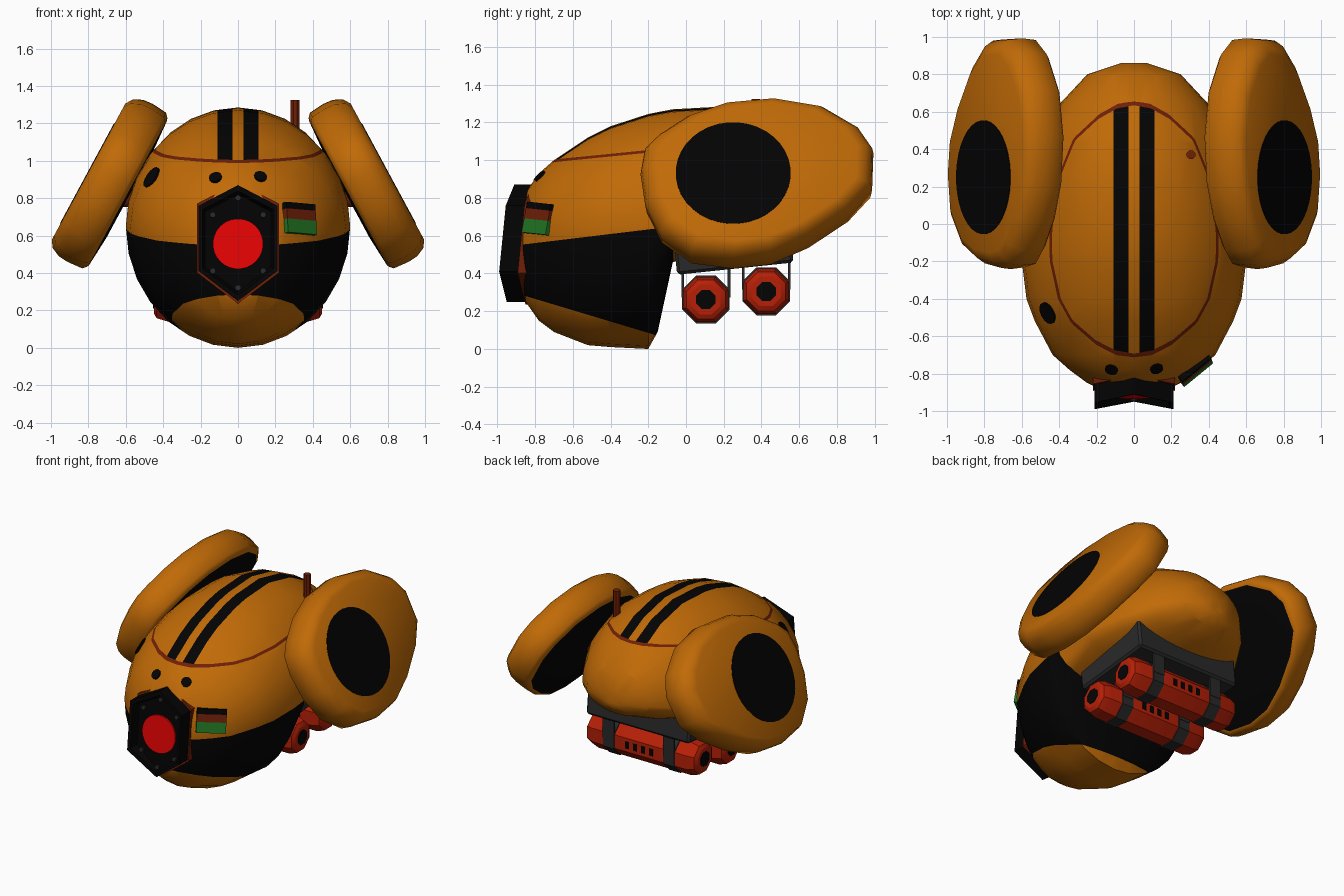
import bpy, bmesh, math
from math import sin, cos, pi, radians
from mathutils import Vector, Matrix
from mathutils.bvhtree import BVHTree

if "Cube" in bpy.data.objects:
    bpy.data.objects.remove(bpy.data.objects["Cube"])


def material(name, r, g, b):
    m = bpy.data.materials.new(name)
    m.use_nodes = True
    m.diffuse_color = (r, g, b, 1)
    m.node_tree.nodes["Principled BSDF"].inputs["Base Color"].default_value = (r, g, b, 1)
    return m


ORANGE = material("orange paint", 0.53, 0.145, 0.002)
BLACK = material("black paint", 0.001, 0.001, 0.001)
RUST = material("dark red trim", 0.16, 0.014, 0.002)
RED = material("canister red", 0.47, 0.014, 0.002)
LENS = material("lens red", 0.95, 0.001, 0.001)
GREY = material("dark grey metal", 0.022, 0.022, 0.023)
GREEN = material("panel green", 0.016, 0.18, 0.018)


def finish(bm, name, mats, angle=35):
    """Turn a bmesh into a shaded object."""
    bmesh.ops.recalc_face_normals(bm, faces=bm.faces)
    me = bpy.data.meshes.new(name)
    bm.to_mesh(me)
    bm.free()
    for m in mats:
        me.materials.append(m)
    ob = bpy.data.objects.new(name, me)
    bpy.context.collection.objects.link(ob)
    bpy.ops.object.select_all(action='DESELECT')
    ob.select_set(True)
    bpy.context.view_layer.objects.active = ob
    bpy.ops.object.shade_smooth_by_angle(angle=radians(angle))
    return ob


def loft(rings):
    """Skin closed rings of points and cap both ends."""
    bm = bmesh.new()
    loops = [[bm.verts.new(p) for p in ring] for ring in rings]
    for a, b in zip(loops, loops[1:]):
        for i in range(len(a)):
            j = (i + 1) % len(a)
            bm.faces.new((a[i], a[j], b[j], b[i]))
    bm.faces.new(loops[0])
    bm.faces.new(loops[-1])
    bmesh.ops.recalc_face_normals(bm, faces=bm.faces)
    return bm


def box(name, mat, loc, size, rot=Matrix(), bevel=0):
    bm = bmesh.new()
    bmesh.ops.create_cube(bm, size=1)
    bmesh.ops.scale(bm, vec=size, verts=bm.verts)
    if bevel:
        bmesh.ops.bevel(bm, geom=bm.edges[:], offset=bevel, segments=1, affect='EDGES')
    bm.transform(Matrix.Translation(loc) @ rot)
    return finish(bm, name, [mat])


def rod(name, mat, start, end, radius, sides=12):
    start, end = Vector(start), Vector(end)
    q = (end - start).to_track_quat('Z', 'Y').to_matrix()
    circle = [q @ Vector((cos(t) * radius, sin(t) * radius, 0))
              for t in (2 * pi * (i + .5) / sides for i in range(sides))]
    return finish(loft([[p + c for c in circle] for p in (start, end)]), name, [mat])


# Hull: y, half width, bottom, widest height, top
stations = [(-.87, .21, .34, .56, .77), (-.85, .25, .25, .57, .83), (-.78, .345, .15, .6, .93),
            (-.7, .435, .09, .62, 1.0), (-.52, .53, .02, .65, 1.12), (-.4, .575, .01, .65, 1.18),
            (-.2, .6, 0, .65, 1.245), (-.15, .6, .09, .65, 1.255), (-.07, .6, .46, .65, 1.27),
            (.2, .58, .52, .67, 1.285), (.45, .51, .55, .7, 1.23), (.65, .39, .6, .74, 1.13),
            (.8, .25, .66, .78, .99), (.86, .07, .73, .78, .84)]


def hull_ring(y, w, low, mid, top, n=28):
    pts = []
    for i in range(n):
        t = 2 * pi * i / n
        pts.append(Vector((w * cos(t), y, mid + sin(t) * ((top - mid) if sin(t) > 0 else (mid - low)))))
    return pts


bm = loft([hull_ring(*s) for s in stations])
SEAM = .014
band_top = lambda c: c.z - (.645 + .12 * (c.y + .1))
band_low = lambda c: c.z - (.07 - .3 * (c.y + .15))
lid_seam = lambda c: c.z - (.99 + .1 * (c.y + .7))
cuts = [((0, -.1, .645), (0, -.12, 1)), ((0, -.15, .07), (0, .3, 1)),
        ((0, -.7, .99), (0, -.1, 1)), ((0, -.7, .99 + SEAM), (0, -.1, 1))]
cuts += [((x, 0, 0), (1, 0, 0)) for x in (-.11, -.03, .03, .11)]
for co, no in cuts:
    bmesh.ops.bisect_plane(bm, geom=bm.verts[:] + bm.edges[:] + bm.faces[:],
                           plane_co=co, plane_no=Vector(no).normalized())
for f in bm.faces:
    c = f.calc_center_median()
    if c.y < -.07 and band_top(c) < 0 < band_low(c):
        f.material_index = 1
    elif 0 < lid_seam(c) < SEAM:
        f.material_index = 2
    elif lid_seam(c) > SEAM and .03 < abs(c.x) < .11:
        f.material_index = 1
tree = BVHTree.FromBMesh(bm)
finish(bm, "hull", [ORANGE, BLACK, RUST], 50)


def on_hull(x, z):
    """Surface point and normal seen straight from the front."""
    return tree.ray_cast(Vector((x, -3, z)), Vector((0, 1, 0)))[:2]


# Hood ports
for name, x, z, r in (("left_port", .12, .915, .035), ("right_port", -.12, .91, .035),
                      ("side_port", -.46, .91, .062)):
    p, n = on_hull(x, z)
    rod(name, BLACK, p - n * .02, p + n * .008, r, 14)

# Signal panel
p, n = on_hull(.33, .685)
rot = Matrix.Rotation(radians(40), 4, 'Z') @ Matrix.Rotation(radians(-10), 4, 'X') \
    @ Matrix.Rotation(radians(4), 4, 'Y')
for name, mat, up, high in (("panel_cap", BLACK, .07, .035), ("panel_middle", RUST, .025, .055),
                            ("panel_lamp", GREEN, -.04, .075)):
    box(name, mat, p + rot.to_3x3() @ Vector((0, 0, up)), (.2, .035, high), rot)

# Face plate: hexagon with a raised rim and recessed centre
hexagon = [Vector(v) for v in ((0, -.91, .87), (.21, -.955, .76), (.21, -.99, .41),
                               (0, -.95, .25), (-.21, -.99, .41), (-.21, -.955, .76))]
centre = Vector((0, -.945, .56))
tilt = Vector((0, -1, .09)).normalized()


def plate_point(x, z):
    return Vector((x, -.934 + (z - .3) * .09, z))


def hex_ring(scale, push, flat=False):
    ring = [centre + (v - centre) * scale for v in hexagon]
    return [plate_point(q.x, q.z) if flat else q + Vector((0, push, 0)) for q in ring]


finish(loft([hex_ring(1, .12), hex_ring(1, 0), hex_ring(.9, .002), hex_ring(.84, 0, True)]),
       "face_plate", [BLACK], 20)
finish(loft([hex_ring(1.05, .2), hex_ring(1.05, .1)]), "face_frame", [RUST], 20)
rod("lens", LENS, plate_point(0, .555), plate_point(0, .555) + tilt * .012, .135, 28)
for i, (x, z) in enumerate([(0, .8), (0, .32)] + [(sx * .135, z) for sx in (1, -1) for z in (.71, .41)]):
    rod(f"face_bolt_{i + 1}", GREY, plate_point(x, z), plate_point(x, z) + tilt * .015, .016, 8)

# Side discs: egg outline (y, z) swept through a rounded rim, tilted outwards at the bottom
outline = [(-.235, .92), (-.215, 1.04), (-.14, 1.12), (.01, 1.225), (.21, 1.3), (.47, 1.325),
           (.72, 1.28), (.91, 1.16), (.987, 1.04), (.98, .83), (.86, .69), (.65, .54),
           (.45, .445), (.25, .42), (.03, .45), (-.13, .57), (-.21, .74)]
rim = [(-.122, .55), (-.11, .92), (-.105, .95), (-.085, .995), (0, 1.01), (.055, 1), (.105, .95), (.13, .87)]
for side, s in (("left", 1), ("right", -1)):
    normal = Vector((s * .88, 0, .475))
    slope = Vector((-s * .475, 0, .88))
    mid = Vector((s * .69, .375, .87))
    bm = loft([[mid + normal * n + Vector((0, (y - .375) * k, 0)) + slope * ((z - .86) * 1.05 * k)
                for y, z in outline] for n, k in rim])
    for f in bm.faces:
        if (f.calc_center_median() - mid).dot(normal) < -.109:
            f.material_index = 1
    finish(bm, side + "_disc", [ORANGE, BLACK], 50)
    spot = mid + normal * .12 + Vector((0, -.125, 0))
    rod(side + "_disc_spot", BLACK, spot, spot + normal * .013, .305, 36)
    # Axle between hull and disc
    rod(side + "_axle", RUST, (s * .45, .25, .8), (s * .66, .25, .8), .05)

# Aerial
rod("aerial", RUST, (.305, .37, 1.1), (.305, .37, 1.325), .025, 8)

# Belly box
box("belly_box", GREY, (0, .25, .535), (.84, .62, .22), Matrix.Rotation(radians(6), 4, 'X'), .015)

# Canisters slung across the belly
shape = [(-.45, .085), (-.435, .112), (-.38, .13), (.38, .13), (.435, .112), (.45, .085)]
for label, cy, cz in (("front", .105, .262), ("rear", .425, .305)):
    ring = lambda x, r: [Vector((x, cy + r * cos(t), cz + r * sin(t)))
                         for t in (2 * pi * (i + .5) / 8 for i in range(8))]
    finish(loft([ring(x, r) for x, r in shape]), label + "_canister", [RED], 30)
    for side, s in (("left", 1), ("right", -1)):
        part = f"{label}_{side}"
        finish(loft([ring(s * .2, .137), ring(s * .29, .137)]), part + "_strap", [GREY], 30)
        for d in (-1, 1):
            box(f"{part}_hanger", GREY, (s * .245, cy + d * .122, cz + .09), (.09, .015, .16))
        rod(part + "_end_cap", BLACK, (s * .44, cy, cz), (s * .454, cy, cz), .055, 8)
    # Dark slots along the rear face
    for i in range(4):
        box(f"{label}_slot", BLACK, ((i - 1.5) * .065, cy + .121, cz), (.032, .006, .05))
